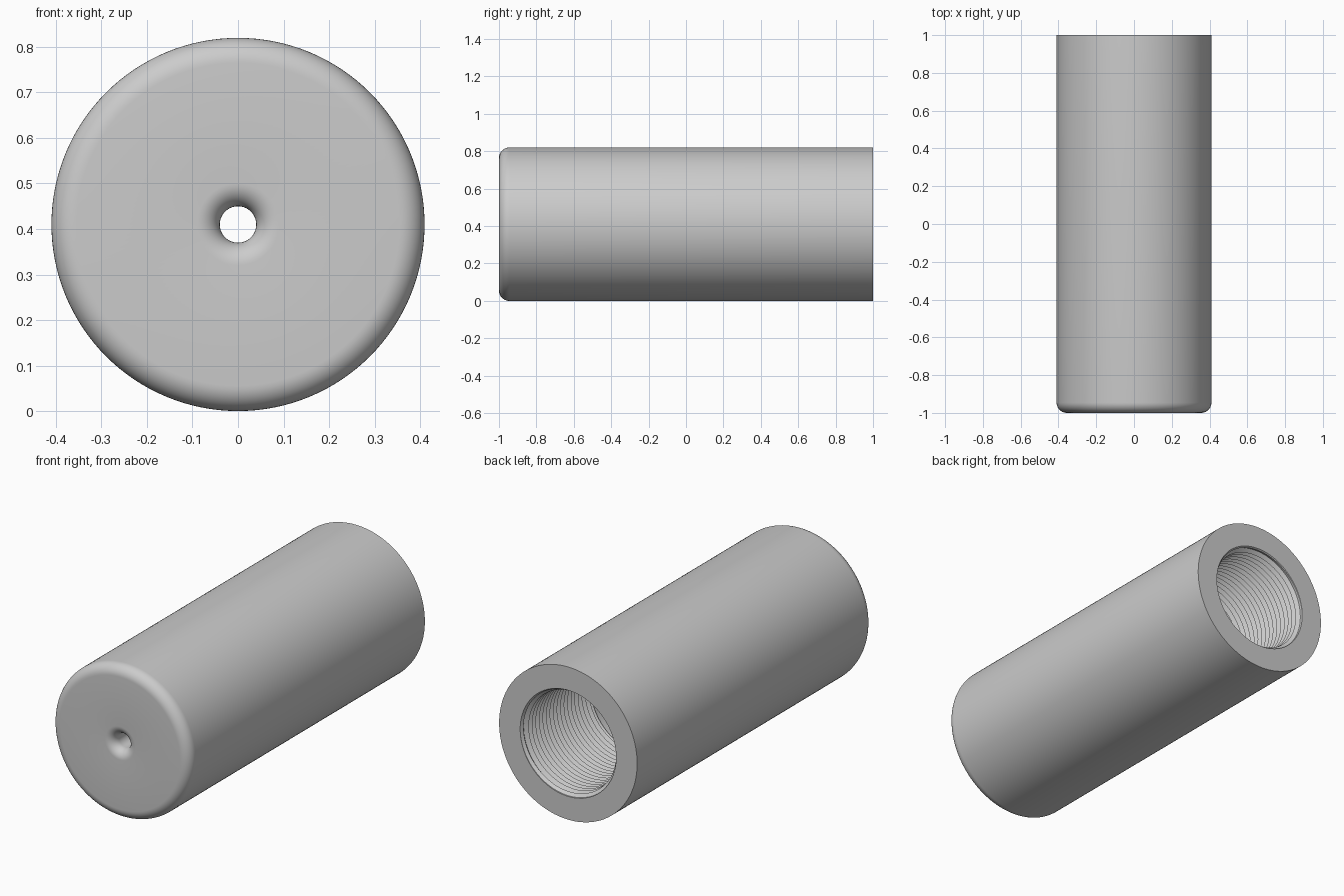
import bpy
import bmesh
from math import sin, cos, pi, radians

cube = bpy.data.objects.get("Cube")
if cube:
    bpy.data.objects.remove(cube, do_unlink=True)

SEG = 128
R_OUT, R_BORE, R_HOLE = 0.41, 0.285, 0.04
FRONT, BACK, FLOOR, THREAD_END = -1.0, 1.0, -0.8, 0.4
PITCH, DEPTH = 0.03, 0.02
TURNS = round((BACK - THREAD_END) / PITCH)


def arc(r, y, radius, a0, a1, steps=10):
    """Quarter round in the (radius, y) half plane."""
    angles = [radians(a0 + (a1 - a0) * i / steps) for i in range(steps + 1)]
    return [(r + radius * cos(a), y + radius * sin(a)) for a in angles]


# Sleeve profile: back rim, outer wall, rounded front edge, flared hole, bore
profile = [(R_BORE, BACK), (R_OUT, BACK)]
profile += arc(R_OUT - 0.055, FRONT + 0.055, 0.055, 0, -90)
profile += arc(R_HOLE + 0.05, FRONT + 0.05, 0.05, 270, 180)
profile += [(R_HOLE, FLOOR), (R_BORE, FLOOR), (R_BORE, THREAD_END)]


def thread_point(k, turn):
    """Helical crest or root, faded out at both ends of the thread."""
    y = THREAD_END + PITCH * (k / 2 + turn)
    y = min(max(y, THREAD_END), BACK)
    phase = ((y - THREAD_END) / PITCH - turn) % 1
    crest = 1 - abs(2 * phase - 1)
    fade = min(1, (y - THREAD_END) / PITCH, (BACK - y) / PITCH)
    return R_BORE - DEPTH * crest * fade, y


# Revolve the profile, then continue with the thread rows
bm = bmesh.new()
rows = []
for point in profile:
    rows.append([point] * SEG)
for k in range(-2, 2 * TURNS + 1):
    rows.append([thread_point(k, j / SEG) for j in range(SEG)])
verts = []
for row in rows:
    ring = []
    for j, (r, y) in enumerate(row):
        a = 2 * pi * j / SEG
        ring.append(bm.verts.new((r * cos(a), y, R_OUT + r * sin(a))))
    verts.append(ring)


def vert(i, j):
    """The thread climbs two rows each time it passes the seam."""
    if j == SEG:
        return verts[min(i + 2, len(rows) - 1) if i >= len(profile) else i][0]
    return verts[i][j]


for i in range(len(rows) - 1):
    for j in range(SEG):
        quad = [vert(i, j), vert(i, j + 1), vert(i + 1, j + 1), vert(i + 1, j)]
        if len(set(quad)) == 4:
            bm.faces.new(quad)
        elif len(set(quad)) == 3:
            bm.faces.new(list(dict.fromkeys(quad)))
bmesh.ops.remove_doubles(bm, verts=bm.verts, dist=0.00001)
bmesh.ops.recalc_face_normals(bm, faces=bm.faces)

mesh = bpy.data.meshes.new("threaded_sleeve")
bm.to_mesh(mesh)
bm.free()
sleeve = bpy.data.objects.new("threaded_sleeve", mesh)
bpy.context.collection.objects.link(sleeve)

# Plain grey metal
grey = bpy.data.materials.new("grey")
grey.use_nodes = True
grey.diffuse_color = (0.6, 0.6, 0.6, 1)
grey.node_tree.nodes["Principled BSDF"].inputs["Base Color"].default_value = grey.diffuse_color
mesh.materials.append(grey)

bpy.ops.object.select_all(action='DESELECT')
sleeve.select_set(True)
bpy.context.view_layer.objects.active = sleeve
bpy.ops.object.shade_smooth_by_angle(angle=radians(30))
